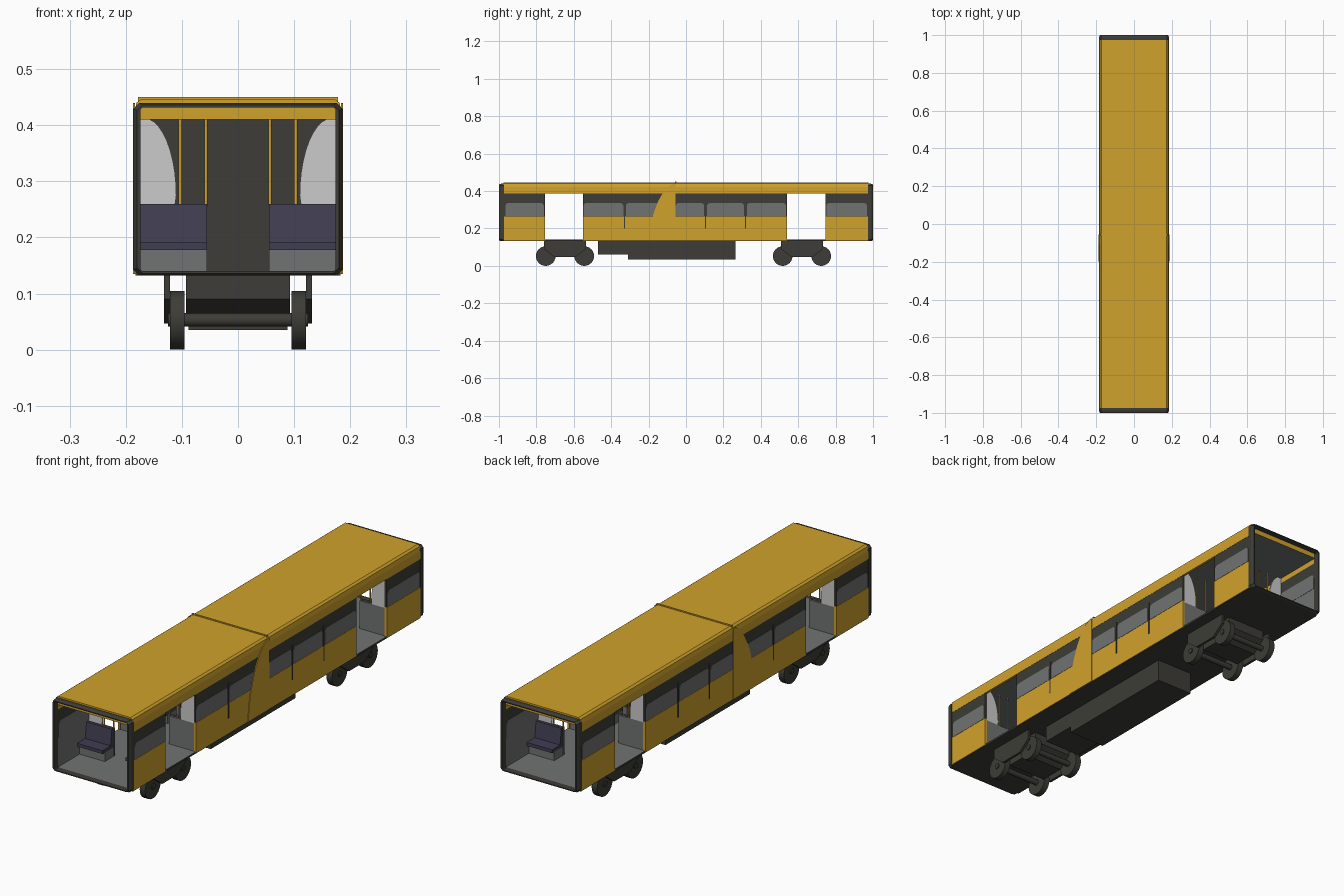
import bpy, bmesh, math
from mathutils import Vector

if "Cube" in bpy.data.objects:
    bpy.data.objects.remove(bpy.data.objects["Cube"])

def mat(name, r, g, b):
    m = bpy.data.materials.new(name)
    m.diffuse_color = (r, g, b, 1)
    m.use_nodes = True
    m.node_tree.nodes["Principled BSDF"].inputs["Base Color"].default_value = m.diffuse_color
    return m

YELLOW = mat("yellow paint", 0.63, 0.36, 0.025)
DARK = mat("dark trim", 0.047, 0.046, 0.038)
GREY = mat("grey panel", 0.165, 0.17, 0.17)
LIGHT = mat("light screen", 0.6, 0.6, 0.6)
NAVY = mat("navy seat", 0.052, 0.048, 0.085)

def finish(name, bm, mats, rule=None):
    bmesh.ops.recalc_face_normals(bm, faces=bm.faces)
    bm.normal_update()
    if rule:
        for f in bm.faces:
            f.material_index = rule(f)
    me = bpy.data.meshes.new(name)
    bm.to_mesh(me)
    bm.free()
    for m in mats:
        me.materials.append(m)
    ob = bpy.data.objects.new(name, me)
    bpy.context.collection.objects.link(ob)
    return ob

def box(name, x, y, z, mats, rule=None):
    bm = bmesh.new()
    bmesh.ops.create_cube(bm, size=1)
    lo, hi = (Vector(v) for v in zip(x, y, z))
    for v in bm.verts:
        v.co = Vector([(lo[i] + hi[i]) / 2 + v.co[i] * (hi[i] - lo[i]) for i in range(3)])
    return finish(name, bm, mats, rule)

def prism(name, pts, axis, a, b, mats, rule=None):
    """Extrude a 2D outline along x (pts are y,z) or along y (pts are x,z)."""
    bm = bmesh.new()
    place = (lambda p, t: (t, p[0], p[1])) if axis == 'x' else (lambda p, t: (p[0], t, p[1]))
    f = bm.faces.new([bm.verts.new(place(p, a)) for p in pts])
    g = bmesh.ops.extrude_face_region(bm, geom=[f])
    d = Vector(place((0, 0), b - a))
    bmesh.ops.translate(bm, vec=d, verts=[v for v in g['geom'] if isinstance(v, bmesh.types.BMVert)])
    return finish(name, bm, mats, rule)

def cylinder(name, p, q, r, n, m):
    p, q = Vector(p), Vector(q)
    bm = bmesh.new()
    bmesh.ops.create_cone(bm, cap_ends=True, segments=n, radius1=r, radius2=r, depth=(q - p).length)
    rot = (q - p).to_track_quat('Z', 'Y')
    for v in bm.verts:
        v.co = rot @ v.co + (p + q) / 2
    ob = finish(name, bm, [m])
    for f in ob.data.polygons:
        f.use_smooth = len(f.vertices) == 4
    return ob

def span(s, a, b):
    return tuple(sorted((s * a, s * b)))

DOORS = [(-0.755, -0.55), (0.54, 0.745)]
WALLS = [(-0.975, -0.755), (-0.55, 0.54), (0.745, 0.975)]
WINDOWS = [(-0.965, -0.76), (-0.548, -0.335), (-0.322, -0.11), (-0.055, 0.097),
           (0.112, 0.31), (0.325, 0.535), (0.75, 0.968)]

# floor and roof slabs
box("floor", (-0.183, 0.183), (-0.975, 0.975), (0.132, 0.14), [DARK, GREY], lambda f: int(f.normal.z > 0.5))
half = [(0.175, 0.41), (0.175, 0.387), (0.185, 0.387), (0.185, 0.422), (0.181, 0.44), (0.172, 0.447)]
prism("roof", half + [(-x, z) for x, z in reversed(half)], 'y', -0.975, 0.975, [YELLOW, GREY],
      lambda f: int(f.normal.z < -0.9 and abs(f.calc_center_median().x) < 0.1))
box("roof_joint", (-0.178, 0.178), (-0.06, -0.052), (0.44, 0.45), [YELLOW])

# bulkhead across the middle
box("bulkhead", (-0.175, 0.175), (-0.065, -0.05), (0.14, 0.41), [DARK])

# side walls, windows, swept fins
for s in (1, -1):
    for y in WALLS:
        box("lower_wall", span(s, 0.175, 0.185), y, (0.135, 0.265), [YELLOW, GREY],
            lambda f: int(f.normal.x * s < -0.5))
        box("window_band", span(s, 0.175, 0.184), y, (0.265, 0.387), [DARK])
    for a, b in WINDOWS:
        r, top = 0.016, 0.336
        arc = [(math.cos(t * math.pi / 8), math.sin(t * math.pi / 8)) for t in range(5)]
        pts = [(a, 0.266), (b, 0.266)]
        pts += [(b - r + r * c, top - r + r * d) for c, d in arc]
        pts += [(a + r - r * c, top - r + r * d) for c, d in reversed(arc)]
        prism("window", pts, 'x', s * 0.174, s * 0.1852, [GREY])
    fin = [(-0.055, 0.135), (-0.055, 0.44), (-0.072, 0.438), (-0.1, 0.42), (-0.125, 0.388), (-0.147, 0.35),
           (-0.167, 0.3), (-0.182, 0.25), (-0.192, 0.2), (-0.198, 0.135)]
    prism("side_fin", fin, 'x', s * 0.184, s * 0.1875, [YELLOW])
    for y in (-0.328, 0.105, 0.318):
        box("panel_seam", span(s, 0.183, 0.1865), (y - 0.003, y + 0.003), (0.2, 0.35), [DARK])

# dark hollow end frames
def ring(bm, y, hw, z0, z1, c):
    pts = [(hw, z0 + c), (hw, z1 - c), (hw - c, z1), (c - hw, z1), (-hw, z1 - c), (-hw, z0 + c), (c - hw, z0), (hw - c, z0)]
    return [bm.verts.new((x, y, z)) for x, z in pts]

for s in (1, -1):
    bm = bmesh.new()
    loops = [ring(bm, s * 0.972, 0.186, 0.132, 0.44, 0.01), ring(bm, s * 0.988, 0.186, 0.132, 0.44, 0.01),
             ring(bm, s * 1.0, 0.18, 0.136, 0.436, 0.01), ring(bm, s * 1.0, 0.174, 0.14, 0.432, 0.004),
             ring(bm, s * 0.972, 0.174, 0.14, 0.432, 0.004)]
    for i in range(5):
        A, B = loops[i], loops[(i + 1) % 5]
        for j in range(8):
            k = (j + 1) % 8
            bm.faces.new((A[j], A[k], B[k], B[j]))
    finish("end_frame", bm, [DARK])

# door partitions with curved screens and grab poles
for d in DOORS:
    for y, o in ((d[0], -1), (d[1], 1)):
        for s in (1, -1):
            ys = tuple(sorted((y + o * 0.002, y + o * 0.008)))
            box("partition", span(s, 0.055, 0.175), ys, (0.14, 0.26), [GREY])
            curve = [(s * (0.168 - 0.058 * math.cos(t * math.pi / 20)), 0.275 + 0.138 * math.sin(t * math.pi / 20))
                     for t in range(11)]
            prism("screen", [(s * 0.175, 0.413), (s * 0.175, 0.26), (s * 0.112, 0.26)] + curve,
                  'y', ys[0], ys[1], [LIGHT])
            for x in (0.057, 0.103):
                cylinder("grab_pole", (s * x, y + o * 0.005, 0.255), (s * x, y + o * 0.005, 0.411), 0.003, 10, YELLOW)

# seats: back position and facing direction
SEATS = [(-0.765, -1), (0.755, 1), (-0.54, 1), (0.53, -1), (-0.34, -1), (-0.31, 1), (-0.085, -1),
         (-0.03, 1), (0.12, -1), (0.15, 1), (0.32, -1), (0.35, 1)]
for y, o in SEATS:
    for s in (1, -1):
        x = span(s, 0.055, 0.175)
        prism("seat_back", [(y, 0.18), (y + o * 0.022, 0.18), (y + o * 0.012, 0.26), (y, 0.26)], 'x', x[0], x[1], [NAVY])
        box("seat_cushion", x, tuple(sorted((y, y + o * 0.075))), (0.178, 0.192), [NAVY])
        box("seat_base", x, tuple(sorted((y, y + o * 0.06))), (0.14, 0.178), [GREY])

# underfloor equipment
box("equipment_box", (-0.088, 0.088), (-0.31, 0.265), (0.035, 0.132), [DARK])
box("small_equipment_box", (-0.088, 0.088), (-0.47, -0.31), (0.062, 0.132), [DARK])

# bogies
for c in (-0.647, 0.62):
    prof = [(c - 0.112, 0.134), (c - 0.112, 0.09), (c - 0.055, 0.047), (c + 0.055, 0.047), (c + 0.112, 0.09), (c + 0.112, 0.134)]
    prism("bogie_frame", prof, 'x', -0.093, 0.093, [DARK])
    for s in (1, -1):
        prism("bogie_side", prof, 'x', s * 0.121, s * 0.132, [DARK])
    for o in (-0.103, 0.103):
        cylinder("axle", (-0.125, c + o, 0.053), (0.125, c + o, 0.053), 0.012, 12, DARK)
        for s in (1, -1):
            cylinder("wheel", (s * 0.095, c + o, 0.0525), (s * 0.121, c + o, 0.0525), 0.0525, 24, DARK)
